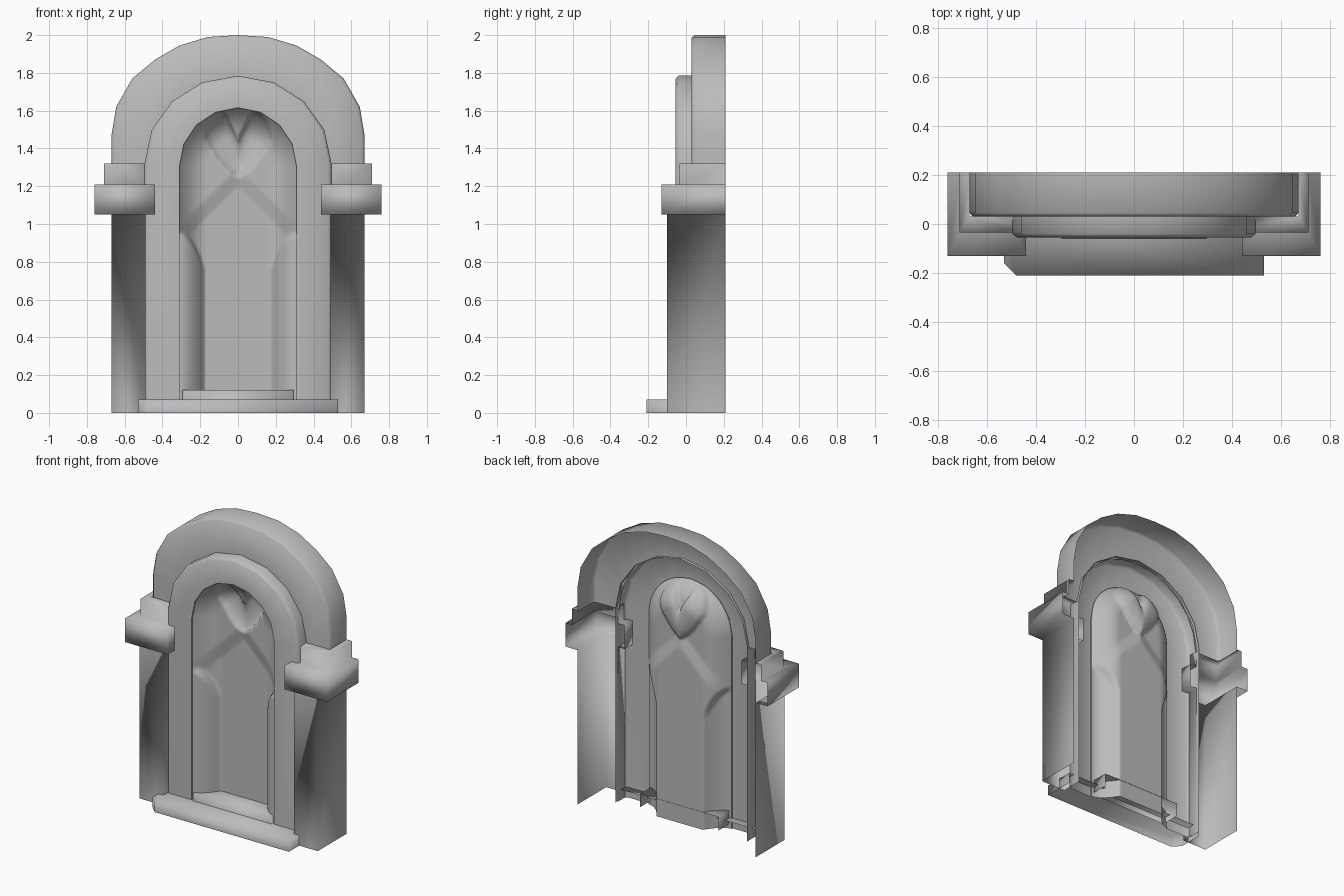
import bpy, bmesh, math
from mathutils import Vector

old = bpy.data.objects.get("Cube")
if old:
    bpy.data.objects.remove(old, do_unlink=True)

stone = bpy.data.materials.new("grey_stone")
stone.use_nodes = True
GREY = (0.5, 0.5, 0.5, 1)
stone.diffuse_color = GREY
stone.node_tree.nodes["Principled BSDF"].inputs["Base Color"].default_value = GREY


def finish(name, bm, angle=None):
    bmesh.ops.remove_doubles(bm, verts=bm.verts, dist=0.0005)
    mesh = bpy.data.meshes.new(name)
    for f in bm.faces:
        f.smooth = True
    # Open shells face the front
    if sum(f.normal.y * f.calc_area() for f in bm.faces) > 0:
        bmesh.ops.reverse_faces(bm, faces=bm.faces)
    bm.to_mesh(mesh)
    bm.free()
    mesh.materials.append(stone)
    obj = bpy.data.objects.new(name, mesh)
    bpy.context.collection.objects.link(obj)
    if angle:
        mesh.set_sharp_from_angle(angle=math.radians(angle))
    return obj


def loft(name, rings, angle=None):
    """Skin a sheet through rows of points."""
    bm = bmesh.new()
    rows = [[bm.verts.new(p) for p in ring] for ring in rings]
    for a, b in zip(rows, rows[1:]):
        for i in range(len(a) - 1):
            bm.faces.new((a[i], b[i], b[i + 1], a[i + 1]))
    bm.normal_update()
    return finish(name, bm, angle)


def sill(name, lo, hi, chamfer=None):
    """Box open at the back and underneath, with an optional cut left-hand corner."""
    bm = bmesh.new()
    bmesh.ops.create_cube(bm, size=1)
    lo, hi = Vector(lo), Vector(hi)
    for v in bm.verts:
        v.co = [(lo[i] + hi[i]) / 2 + v.co[i] * (hi[i] - lo[i]) for i in range(3)]
    if chamfer:
        edge = [e for e in bm.edges if all(
            abs(v.co.x - lo.x) + abs(v.co.y - lo.y) < 0.001 for v in e.verts)]
        bmesh.ops.bevel(bm, geom=edge, offset=chamfer, segments=1, affect='EDGES')
    bm.normal_update()
    gone = [f for f in bm.faces if f.normal.y > 0.99 or f.normal.z < -0.99]
    bmesh.ops.delete(bm, geom=gone, context='FACES')
    return finish(name, bm)


def arch(rx, rz, spring, steps, foot):
    """Points of an arch from the +x foot over the top to the -x foot."""
    pts = [(rx * math.cos(math.pi * i / steps), spring + rz * math.sin(math.pi * i / steps))
           for i in range(steps + 1)]
    return [(rx, foot)] + pts + [(-rx, foot)]


def at(pts, y):
    return [(x, y, z) for x, z in pts]


# Outer arch: front face and deep rim, open at the back
half = [(0.67, 1.31), (0.67, 1.47), (0.645, 1.62), (0.56, 1.77),
        (0.44, 1.87), (0.31, 1.945), (0.16, 1.99)]
outer = half + [(0, 2.0)] + [(-x, z) for x, z in reversed(half)]
lip = [(x * 0.98, 1.31 + (z - 1.31) * 0.98) for x, z in outer]
inner = arch(0.48, 0.455, 1.32, len(outer) - 3, 1.31)
loft("outer_arch", [at(inner, 0.03), at(lip, 0.03), at(outer, 0.045), at(outer, 0.21)], 60)

# Inner frame around the niche
frame_out = arch(0.495, 0.465, 1.32, 8, 0)
frame_lip = arch(0.478, 0.448, 1.32, 8, 0)
frame_in = arch(0.31, 0.31, 1.305, 8, 0)
loft("niche_frame", [at(frame_in, -0.045), at(frame_in, -0.055), at(frame_lip, -0.055),
                     at(frame_out, -0.04), at(frame_out, 0.05)], 60)


def clamp(t):
    return max(0.0, min(1.0, t))


# Heart hollow: depth between its lower curve and its two upper lobes
def heart_hollow(x, z):
    u = abs(x) / 0.175
    if u >= 1:
        return 0
    low = 1.25 + 0.2 * u ** 1.5
    top = 1.45 + 0.15 * (u / 0.4 if u < 0.4 else math.sqrt(1 - ((u - 0.4) / 0.6) ** 2))
    g = 4 * (z - low) * (top - z) / (top - low) ** 2
    return 0.045 * math.sqrt(max(0, g) * (1 - u * u))


# Niche wall: a recess with raised side strips that end in curved shoulders
def niche_depth(x, z):
    ax = abs(x)
    e = max(0.0, 0.31 - math.hypot(x, max(0, z - 1.305)))
    strip = clamp(e / 0.135) ** 1.9
    fold = clamp((ax + z - 1.2) / 0.1)
    recess = (1 - (1 - clamp(e / 0.15)) ** 2) * (1 - 0.18 * fold)
    shoulder = 0.95 - 0.2 * clamp((0.31 - ax) / 0.135) ** 2
    mix = clamp((z - shoulder) / 0.03 + 0.5)
    return -0.045 + 0.113 * (strip + (recess - strip) * mix) + heart_hollow(x, z)


levels = [1.305 * i / 96 for i in range(96)]
levels += [1.305 + 0.31 * math.sin(math.pi / 2 * i / 32) for i in range(33)]
rows = []
for z in levels:
    w = math.sqrt(max(0.00001, 0.31 ** 2 - max(0, z - 1.305) ** 2))
    rows.append([(w * u / 32, niche_depth(w * u / 32, z), z) for u in range(32, -33, -1)])
loft("niche_wall", rows)

# Pillars with stepped capitals: (inner x, outer x, front y, height) up each side
steps = [(0.49, 0.67, -0.1, 0), (0.49, 0.67, -0.1, 1.05),
         (0.44, 0.76, -0.13, 1.05), (0.44, 0.76, -0.13, 1.21),
         (0.49, 0.71, -0.035, 1.21), (0.49, 0.71, -0.035, 1.32),
         (0.49, 0.67, 0.03, 1.32)]
for s, side in ((1, "left"), (-1, "right")):
    loft(f"{side}_pillar_and_capital",
         [[(s * a, 0.031, z), (s * a, y, z), (s * b, y, z), (s * b, 0.21, z)]
          for a, b, y, z in steps])

# Sills at the foot
sill("front_sill", (-0.53, -0.21, 0), (0.53, 0.0, 0.07), 0.05)
sill("niche_sill", (-0.295, -0.062, 0.03), (0.295, 0.07, 0.12))
